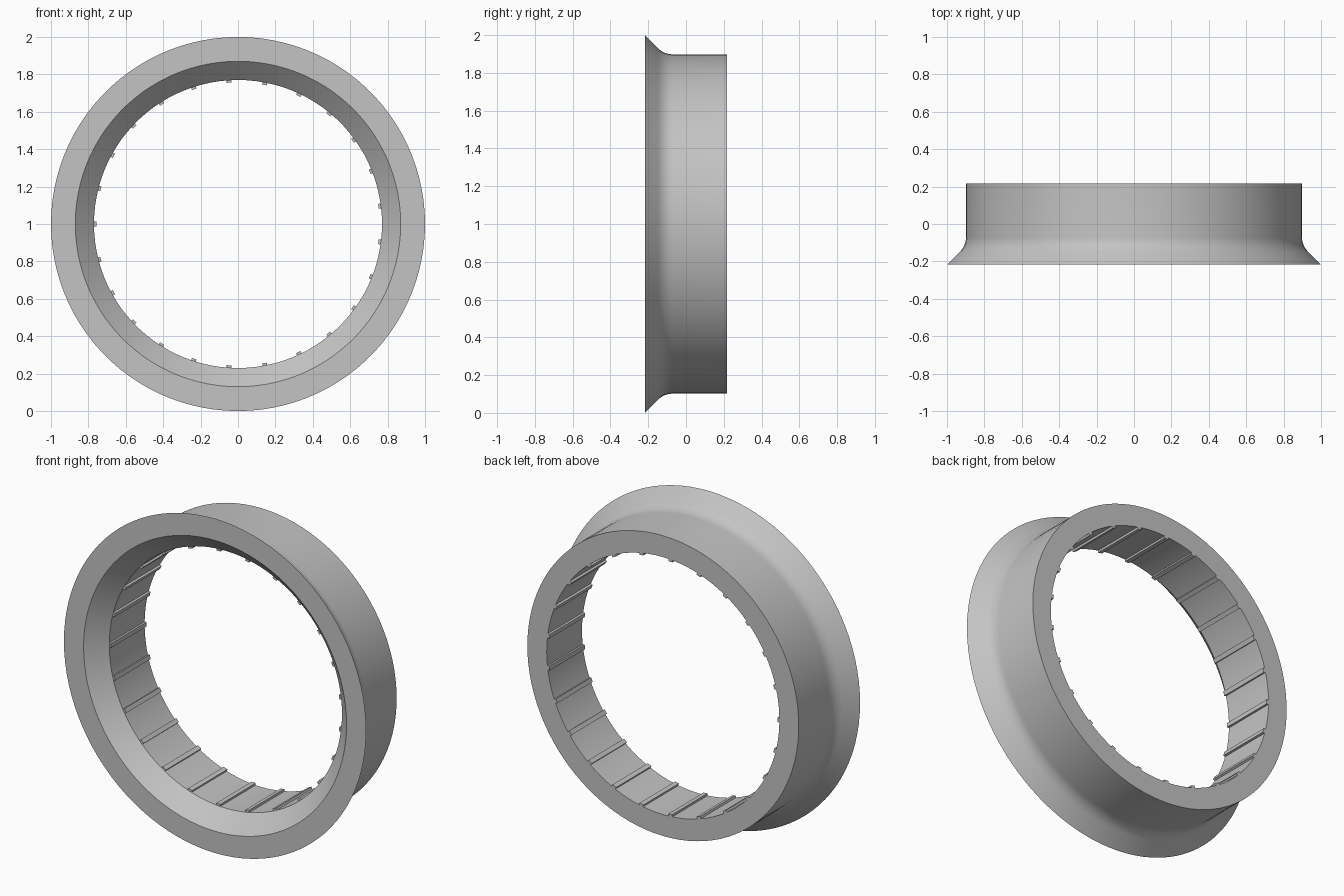
import bpy, bmesh
from math import sin, cos, pi, radians
from mathutils import Matrix

cube = bpy.data.objects.get("Cube")
if cube:
    bpy.data.objects.remove(cube, do_unlink=True)

grey = bpy.data.materials.new("plain grey")
grey.use_nodes = True
colour = (0.55, 0.55, 0.55, 1)
grey.diffuse_color = colour
grey.node_tree.nodes["Principled BSDF"].inputs["Base Color"].default_value = colour

HALF = 0.217          # half depth along y
BORE, OUTER = 0.77, 0.898
THROAT = -0.117       # where the inner flare meets the bore
RIBS = 25
SEGMENTS = RIBS * 4


def add_object(name, bm):
    bmesh.ops.recalc_face_normals(bm, faces=bm.faces)
    mesh = bpy.data.meshes.new(name)
    bm.to_mesh(mesh)
    bm.free()
    mesh.materials.append(grey)
    obj = bpy.data.objects.new(name, mesh)
    bpy.context.collection.objects.link(obj)
    obj.location.z = 1
    return obj


# Flared ring: closed (radius, y) profile with a filleted outer neck
fillet = 0.11
neck = [(OUTER + fillet * (1 - cos(a)), -0.07 - fillet * sin(a))
        for a in (radians(45 * i / 6) for i in range(6, -1, -1))]
profile = [(BORE, HALF), (BORE, THROAT), (0.87, -HALF), (1, -HALF)] + neck + [(OUTER, HALF)]

bm = bmesh.new()
rings = []
for i in range(SEGMENTS):
    a = 2 * pi * i / SEGMENTS
    rings.append([bm.verts.new((r * cos(a), y, r * sin(a))) for r, y in profile])
for i, ring in enumerate(rings):
    after = rings[(i + 1) % SEGMENTS]
    for j in range(len(profile)):
        k = (j + 1) % len(profile)
        bm.faces.new((ring[j], ring[k], after[k], after[j]))
flared_ring = add_object("flared_ring", bm)
bpy.context.view_layer.objects.active = flared_ring
flared_ring.select_set(True)
bpy.ops.object.shade_smooth_by_angle(angle=radians(30))

# Narrow grip ribs along the bore
bm = bmesh.new()
length = HALF - THROAT
for i in range(RIBS):
    place = (Matrix.Rotation(pi + 2 * pi * i / RIBS, 4, 'Y')
             @ Matrix.Translation((BORE, (HALF + THROAT) / 2, 0))
             @ Matrix.Diagonal((0.026, length, 0.026, 1)))
    bmesh.ops.create_cube(bm, size=1, matrix=place)
add_object("inner_ribs", bm)
